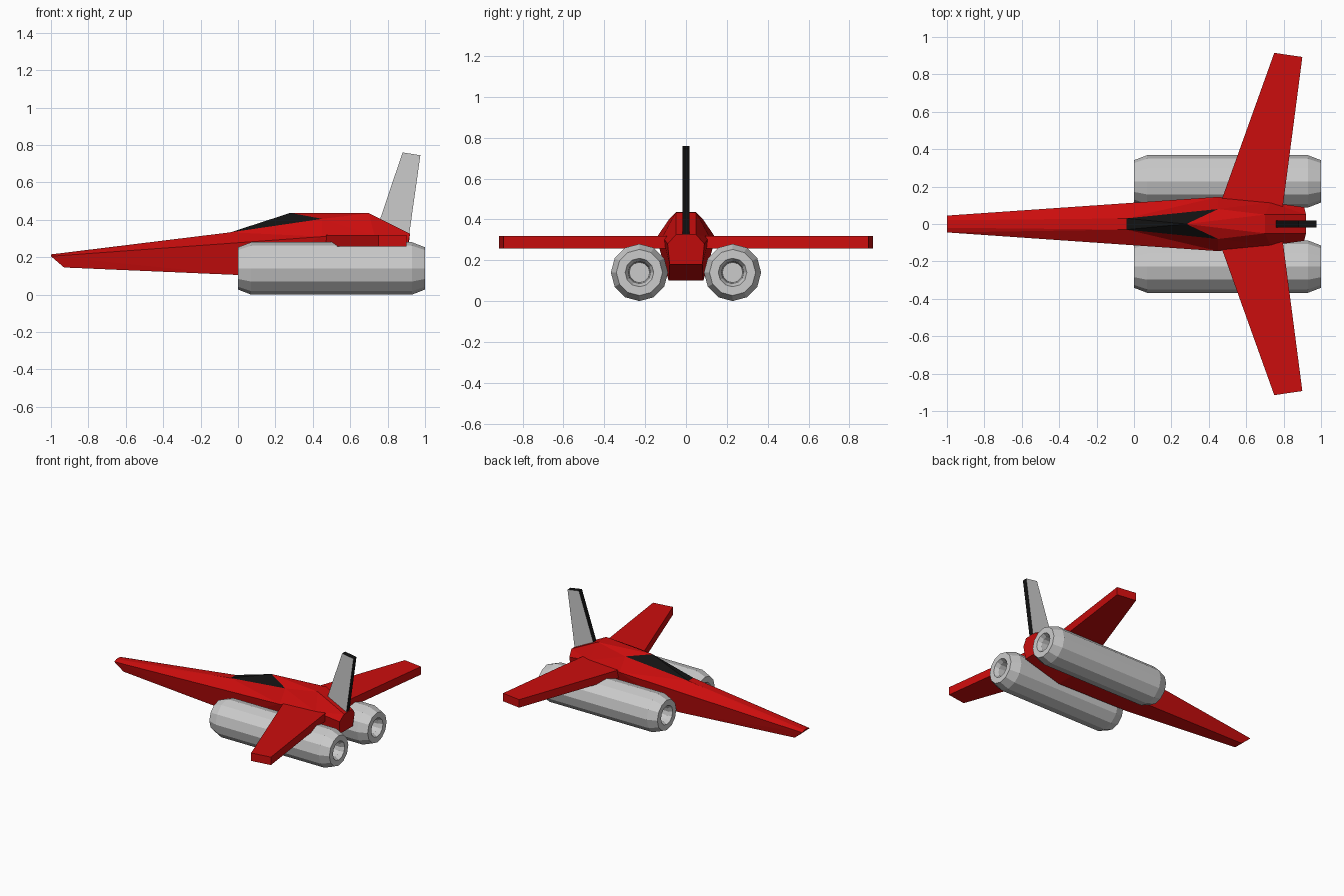
import bpy, bmesh, math

cube = bpy.data.objects.get("Cube")
if cube:
    bpy.data.objects.remove(cube)


def material(name, rgb):
    m = bpy.data.materials.new(name)
    m.use_nodes = True
    m.diffuse_color = (*rgb, 1)
    m.node_tree.nodes["Principled BSDF"].inputs["Base Color"].default_value = (*rgb, 1)
    return m


RED = material("red paint", (0.6, 0.004, 0.004))
BLACK = material("black", (0.006, 0.006, 0.006))
GREY = material("light grey metal", (0.6, 0.6, 0.6))


def finish(name, bm, mats):
    bmesh.ops.recalc_face_normals(bm, faces=bm.faces)
    mesh = bpy.data.meshes.new(name)
    bm.to_mesh(mesh)
    bm.free()
    for m in mats:
        mesh.materials.append(m)
    obj = bpy.data.objects.new(name, mesh)
    bpy.context.collection.objects.link(obj)
    return obj


def slab(name, lower, upper, mats):
    """Solid between two matching outlines; sides use the last material."""
    bm = bmesh.new()
    a = [bm.verts.new(p) for p in lower]
    b = [bm.verts.new(p) for p in upper]
    bm.faces.new(a)
    bm.faces.new(b)
    for i in range(len(a)):
        j = (i + 1) % len(a)
        bm.faces.new((a[i], a[j], b[j], b[i])).material_index = len(mats) - 1
    return finish(name, bm, mats)


# Fuselage: named corners of one half, mirrored across the centre line
corners = {
    "nose_top": (-1, 0.02, 0.215), "nose_side": (-1, 0.045, 0.205),
    "nose_low": (-0.93, 0.035, 0.145),
    "glass_front": (-0.04, 0.03, 0.333), "glass_rear": (0.45, 0.08, 0.405),
    "side": (0.45, 0.145, 0.31), "low_front": (0, 0.08, 0.105),
    "low_rear": (0.6, 0.085, 0.1),
    "spine_rear": (0.7, 0.05, 0.435), "side_rear": (0.73, 0.115, 0.315),
    "tail_top": (0.92, 0.05, 0.325), "tail_side": (0.91, 0.09, 0.28),
    "tail_low": (0.9, 0.08, 0.18),
}
half_faces = [
    "nose_top glass_front nose_side", "glass_front side nose_side",
    "glass_front glass_rear side", "nose_side side low_front",
    "nose_side low_front nose_low", "side low_rear low_front",
    "glass_rear spine_rear side_rear", "glass_rear side_rear side",
    "spine_rear tail_top side_rear", "tail_top tail_side side_rear",
    "side side_rear low_rear", "side_rear tail_side tail_low low_rear",
]
cross_faces = [
    "nose_top nose_side nose_low", "nose_top glass_front",
    "nose_low low_front", "low_front low_rear", "low_rear tail_low",
    "spine_rear tail_top", "tail_top tail_side tail_low",
]
bm = bmesh.new()
apex = bm.verts.new((0.28, 0, 0.437))
left = {k: bm.verts.new((x, y, z)) for k, (x, y, z) in corners.items()}
right = {k: bm.verts.new((x, -y, z)) for k, (x, y, z) in corners.items()}
for side in (left, right):
    for f in half_faces:
        bm.faces.new([side[k] for k in f.split()])
    # Canopy side glass and the red spine behind it
    bm.faces.new((side["glass_front"], side["glass_rear"], apex)).material_index = 1
    bm.faces.new((side["glass_rear"], side["spine_rear"], apex))
for f in cross_faces:
    keys = f.split()
    bm.faces.new([left[k] for k in keys] + [right[k] for k in reversed(keys)])
bm.faces.new((left["glass_front"], right["glass_front"], apex)).material_index = 1
bm.faces.new((left["spine_rear"], right["spine_rear"], apex))
finish("fuselage", bm, [RED, BLACK])

# Swept wings
plan = [(0.44, 0.05), (0.75, 0.915), (0.9, 0.893), (0.79, 0.05)]
for name, s in (("left_wing", 1), ("right_wing", -1)):
    slab(name, [(x, s * y, 0.258) for x, y in plan],
         [(x, s * y, 0.318) for x, y in plan], [RED])

# Tail fin: grey sides with black edges
fin = [(0.735, 0.33), (0.88, 0.76), (0.975, 0.745), (0.915, 0.32)]
slab("tail_fin", [(x, -0.018, z) for x, z in fin],
     [(x, 0.018, z) for x, z in fin], [GREY, BLACK])

# Engines: turned profile along x, with a recessed opening at both ends
end = [(0.1, 0), (0.1, 0.05), (0.03, 0.055), (0, 0.07), (0, 0.113), (0.07, 0.14)]
profile = end + [(1 - x, r) for x, r in reversed(end)]
SIDES = 12
for name, y in (("left_engine", 0.228), ("right_engine", -0.228)):
    bm = bmesh.new()
    rings = []
    for x, r in profile:
        angles = [math.tau * i / SIDES for i in range(SIDES if r else 1)]
        rings.append([bm.verts.new((x, y + r * math.sin(a), 0.14 + r * math.cos(a)))
                      for a in angles])
    for a, b in zip(rings, rings[1:]):
        for i in range(SIDES):
            j = (i + 1) % SIDES
            quad = [a[i % len(a)], a[j % len(a)], b[j % len(b)], b[i % len(b)]]
            bm.faces.new(list(dict.fromkeys(quad)))
    finish(name, bm, [GREY])
